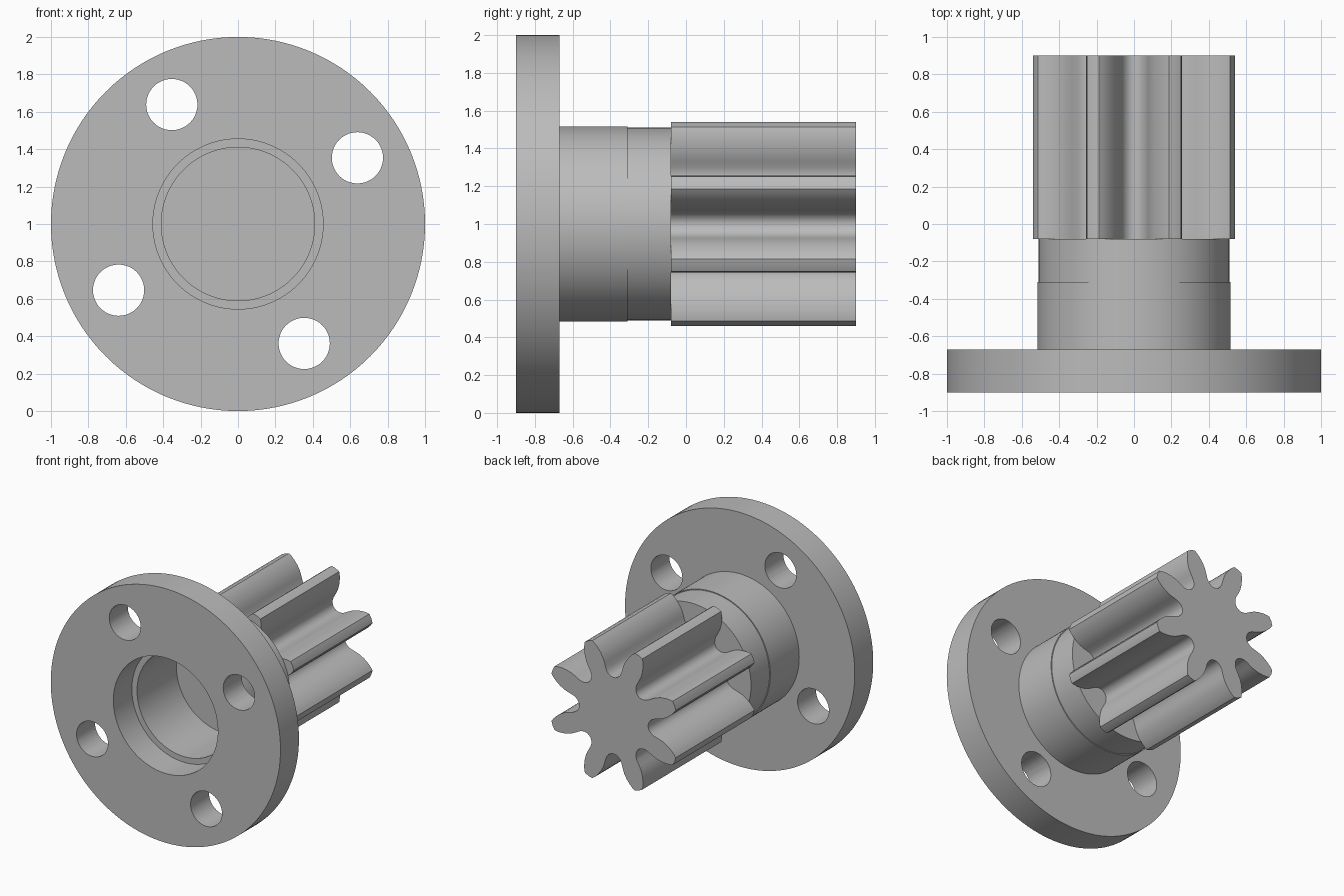
import bpy
import bmesh
import math

if "Cube" in bpy.data.objects:
    bpy.data.objects.remove(bpy.data.objects["Cube"], do_unlink=True)

AXIS_Z = 1.0
TEETH = 8

steel = bpy.data.materials.new("plain grey metal")
steel.use_nodes = True
GREY = (0.5, 0.5, 0.5, 1)
steel.diffuse_color = GREY
steel.node_tree.nodes["Principled BSDF"].inputs["Base Color"].default_value = GREY


def finish(name, bm):
    """Turn a bmesh into a named object on the shaft axis."""
    bmesh.ops.recalc_face_normals(bm, faces=bm.faces)
    mesh = bpy.data.meshes.new(name)
    bm.to_mesh(mesh)
    bm.free()
    mesh.materials.append(steel)
    obj = bpy.data.objects.new(name, mesh)
    obj.location.z = AXIS_Z
    bpy.context.collection.objects.link(obj)
    return obj


def select_only(obj):
    bpy.ops.object.select_all(action="DESELECT")
    obj.select_set(True)
    bpy.context.view_layer.objects.active = obj


def lathe(name, profile, steps=128):
    """Spin a (radius, y) profile around the y axis."""
    bm = bmesh.new()
    verts = [bm.verts.new((r, y, 0)) for r, y in profile]
    edges = [bm.edges.new(pair) for pair in zip(verts, verts[1:])]
    bmesh.ops.spin(bm, geom=verts + edges, cent=(0, 0, 0), axis=(0, 1, 0),
                   angle=math.tau, steps=steps)
    bmesh.ops.remove_doubles(bm, verts=bm.verts, dist=1e-4)
    return finish(name, bm)


def prism(name, outline, y0, y1):
    """Extrude an (x, z) outline along y."""
    bm = bmesh.new()
    face = bm.faces.new([bm.verts.new((x, y0, z)) for x, z in outline])
    out = bmesh.ops.extrude_face_region(bm, geom=[face])["geom"]
    moved = [v for v in out if isinstance(v, bmesh.types.BMVert)]
    bmesh.ops.translate(bm, verts=moved, vec=(0, y1 - y0, 0))
    return finish(name, bm)


def polar(r, degrees):
    a = math.radians(degrees)
    return r * math.cos(a), r * math.sin(a)


# Flange and stepped hub with a stepped blind bore
hub = lathe("flanged_hub", [
    (0, -0.18), (0.41, -0.18), (0.41, -0.67), (0.455, -0.67), (0.455, -0.9),
    (1, -0.9), (1, -0.67), (0.517, -0.67), (0.517, -0.31), (0.51, -0.31),
    (0.51, -0.08), (0, -0.08)])

# Four bolt holes through the flange
for i in range(4):
    cx, cz = polar(0.73, 29 + 90 * i)
    ring = [polar(0.137, 360 * k / 48) for k in range(48)]
    cutter = prism("bolt_hole_cutter", [(cx + x, cz + z) for x, z in ring], -1, -0.6)
    cutter.hide_render = True
    cut = hub.modifiers.new("bolt_hole", "BOOLEAN")
    cut.operation = "DIFFERENCE"
    cut.solver = "EXACT"
    cut.object = cutter
    select_only(hub)
    bpy.ops.object.modifier_apply(modifier=cut.name)
    bpy.data.objects.remove(cutter, do_unlink=True)

# Pinion: half a tooth as (radius, angle from tooth centre), mirrored and repeated
half_tooth = [(0.3, 22.5), (0.303, 19), (0.315, 15.5), (0.335, 13), (0.36, 11.7),
              (0.4, 11.2), (0.44, 10.5), (0.48, 9), (0.52, 7), (0.55, 5.2), (0.572, 3.5)]
tooth = [(r, -a) for r, a in half_tooth] + [(0.575, 0)] + half_tooth[:0:-1]
pitch = 360 / TEETH
outline = [polar(r, pitch * (i + 0.5) + a) for i in range(TEETH) for r, a in tooth]
pinion = prism("pinion_gear", outline, -0.08, 0.9)

for obj in (hub, pinion):
    select_only(obj)
    bpy.ops.object.shade_smooth_by_angle(angle=math.radians(30))
